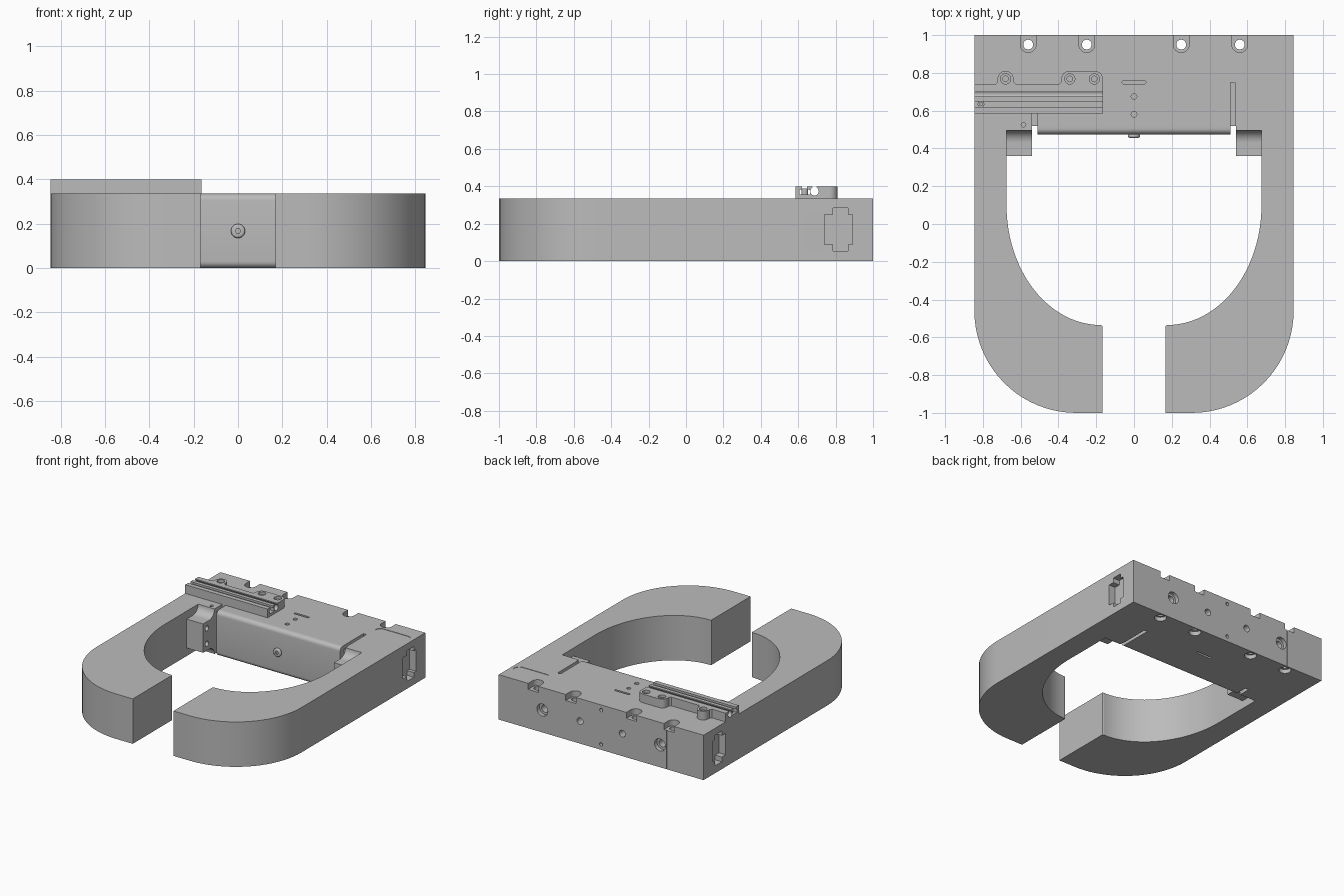
import bpy, bmesh, math

cube = bpy.data.objects.get("Cube")
if cube:
    bpy.data.objects.remove(cube, do_unlink=True)

H = 0.335          # body height
TOP = 0.40         # rail height
grey = bpy.data.materials.new("machined_grey")
grey.use_nodes = True
COLOUR = (0.5, 0.5, 0.5, 1)
grey.diffuse_color = COLOUR
grey.node_tree.nodes["Principled BSDF"].inputs["Base Color"].default_value = COLOUR


def arc(cx, cy, rx, ry, start, end, n=12):
    angles = [math.radians(start + (end - start) * i / n) for i in range(n + 1)]
    return [(cx + rx * math.cos(a), cy + ry * math.sin(a)) for a in angles]


def prism(name, pts, axis, lo, hi):
    """Extrude a 2D outline along an axis: x takes (y,z), y takes (x,z), z takes (x,y)."""
    place = {"x": lambda a, b, t: (t, a, b),
             "y": lambda a, b, t: (a, t, b),
             "z": lambda a, b, t: (a, b, t)}[axis]
    bm = bmesh.new()
    rings = [[bm.verts.new(place(a, b, t)) for a, b in pts] for t in (lo, hi)]
    for ring in rings:
        bm.faces.new(ring)
    for i in range(len(pts)):
        j = (i + 1) % len(pts)
        bm.faces.new((rings[0][i], rings[0][j], rings[1][j], rings[1][i]))
    bmesh.ops.recalc_face_normals(bm, faces=bm.faces)
    mesh = bpy.data.meshes.new(name)
    bm.to_mesh(mesh)
    bm.free()
    mesh.materials.append(grey)
    obj = bpy.data.objects.new(name, mesh)
    bpy.context.collection.objects.link(obj)
    return obj


def disc(name, a, b, r, axis, lo, hi, n=24):
    return prism(name, arc(a, b, r, r, 0, 360, n)[:-1], axis, lo, hi)


def box(name, x0, x1, y0, y1, z0, z1):
    return prism(name, [(x0, y0), (x1, y0), (x1, y1), (x0, y1)], "z", z0, z1)


def slot(name, cx, cy, half, r, lo, hi):
    pts = arc(cx + half, cy, r, r, -90, 90) + arc(cx - half, cy, r, r, 90, 270)
    return prism(name, pts, "z", lo, hi)


def cut(target, cutter):
    cutter.hide_render = True
    mod = target.modifiers.new("cut", "BOOLEAN")
    mod.operation = "DIFFERENCE"
    mod.solver = "EXACT"
    mod.object = cutter
    bpy.context.view_layer.objects.active = target
    bpy.ops.object.modifier_apply(modifier=mod.name)
    bpy.data.objects.remove(cutter, do_unlink=True)


# Body: C-shaped outline, right half mirrored to the left
half = [(0.845, 1.0)]
half += arc(0.305, -0.46, 0.54, 0.54, 0, -90, 20)
half += [(0.168, -1.0), (0.168, -0.54)]
half += arc(0.175, 0.1, 0.5, 0.635, -90, 0, 24)
half += [(0.675, 0.495), (0.54, 0.495), (0.54, 0.52), (0.51, 0.52), (0.51, 0.475)]
body = prism("body", half + [(-x, y) for x, y in reversed(half)], "z", 0, H)

# Rounded upper and lower edges of the palm
bm = bmesh.new()
bm.from_mesh(body.data)
edges = [e for e in bm.edges
         if all(abs(v.co.y - 0.475) < 1e-4 and abs(v.co.x) < 0.52 for v in e.verts)
         and e.calc_length() > 0.5]
bmesh.ops.bevel(bm, geom=edges, offset=0.03, segments=6, profile=0.5, affect="EDGES")
bm.to_mesh(body.data)
bm.free()

# Mounting notches and through holes on the back edge
for x in (-0.56, -0.25, 0.25, 0.56):
    outline = arc(x, 0.95, 0.042, 0.042, 180, 360) + [(x + 0.042, 1.1), (x - 0.042, 1.1)]
    cut(body, prism("notch_cutter", outline, "z", H - 0.045, 0.5))
    cut(body, disc("hole_cutter", x, 0.95, 0.026, "z", -0.1, 0.5))
    cut(body, disc("bore_cutter", x, 0.95, 0.042, "z", -0.1, 0.03))

# Back face holes
for s in (-1, 1):
    cut(body, disc("bore_cutter", s * 0.485, 0.167, 0.045, "y", 0.97, 1.1))
    cut(body, disc("bore_cutter", s * 0.485, 0.167, 0.028, "y", 0.92, 1.1))
    cut(body, disc("hole_cutter", s * 0.174, 0.167, 0.025, "y", 0.94, 1.1))
for z in (0.04, 0.297):
    cut(body, disc("pin_cutter", 0, z, 0.013, "y", 0.96, 1.1))
cut(body, box("seam_cutter", -0.542, -0.538, 0.995, 1.1, -0.1, 0.5))

# Cross-shaped side recesses
cross = [(0.74, 0.09), (0.785, 0.09), (0.785, 0.055), (0.865, 0.055), (0.865, 0.09),
         (0.89, 0.09), (0.89, 0.25), (0.865, 0.25), (0.865, 0.285), (0.785, 0.285),
         (0.785, 0.25), (0.74, 0.25)]
for lo, hi in ((0.79, 0.9), (-0.9, -0.79)):
    cut(body, prism("recess_cutter", cross, "x", lo, hi))

# Slide grooves, centre slot and pin holes, above and below
for lo, hi in ((H - 0.03, 0.5), (-0.1, 0.03)):
    cut(body, box("groove_cutter", -0.54, -0.512, 0.4, 0.585, lo, hi))
    cut(body, box("groove_cutter", 0.51, 0.535, 0.4, 0.75, lo, hi))
    cut(body, slot("slot_cutter", 0, 0.75, 0.055, 0.008, lo, hi))
for x, y, r in ((0, 0.675, 0.015), (0, 0.58, 0.015), (-0.585, 0.525, 0.012)):
    cut(body, disc("pin_cutter", x, y, r, "z", H - 0.04, 0.5))
cut(body, slot("label_recess_cutter", 0.68, 0.85, 0.1, 0.04, H - 0.003, 0.5))

# Jaw pads beside the palm, with curved shoulders and two holes each
lower = arc(0.43, 0, 0.065, 0.06, 90, 0, 8)
profile = [(0.36, 0.06)] + lower + [(0.495, H)]
profile = profile[:-1] + [(y, H - z) for y, z in reversed(lower)] + [(0.36, H - 0.06)]
pads = []
for side, s in (("left", 1), ("right", -1)):
    pad = prism(side + "_jaw_pad", profile, "x", *sorted((s * 0.54, s * 0.675)))
    for z in (0.11, 0.225):
        cut(pad, disc("hole_cutter", 0.405, z, 0.02, "x", *sorted((s * 0.5, s * 0.58))))
    pads.append(pad)

# Palm screw with a socket
screw = disc("palm_screw", 0, 0.167, 0.032, "y", 0.456, 0.476)
bev = screw.modifiers.new("dome", "BEVEL")
bev.width = 0.012
bev.segments = 4
bev.limit_method = "ANGLE"
bpy.context.view_layer.objects.active = screw
bpy.ops.object.modifier_apply(modifier="dome")
cut(screw, disc("socket_cutter", 0, 0.167, 0.012, "y", 0.4, 0.465, 6))

# Sensor rail with a T slot and a round slot
rail_profile = [(0.585, H), (0.585, TOP), (0.62, TOP), (0.62, 0.385), (0.608, 0.38),
                (0.608, 0.355), (0.662, 0.355), (0.662, 0.38), (0.648, 0.385), (0.648, TOP),
                (0.675, TOP)]
rail_profile += arc(0.687, 0.373, 0.023, 0.023, 120, 420, 16)
rail_profile += [(0.699, TOP), (0.74, TOP), (0.74, H)]
rail = prism("sensor_rail", rail_profile, "x", -0.845, -0.165)
set_screw = disc("rail_set_screw", -0.81, 0.635, 0.018, "z", 0.35, 0.388, 16)
cut(set_screw, disc("socket_cutter", -0.81, 0.635, 0.009, "z", 0.37, 0.5, 6))

# Rail mounting ears
ears = []
for name, x0, x1, holes in (("single_ear", -0.722, -0.638, (-0.68,)),
                            ("double_ear", -0.385, -0.165, (-0.34, -0.21))):
    outline = [(x0 - 0.012, 0.74), (x1 + (0.012 if x1 < -0.2 else 0), 0.74), (x1, 0.752)]
    outline += arc(x1 - 0.042, 0.768, 0.042, 0.042, 0, 90)
    outline += arc(x0 + 0.042, 0.768, 0.042, 0.042, 90, 180) + [(x0, 0.752)]
    ear = prism(name, outline, "z", H, TOP)
    for x in holes:
        cut(ear, disc("bore_cutter", x, 0.768, 0.027, "z", TOP - 0.02, 0.5))
        cut(ear, disc("hole_cutter", x, 0.768, 0.015, "z", H + 0.005, 0.5))
    ears.append(ear)

# Smooth curved walls while keeping edges sharp
bpy.ops.object.select_all(action="DESELECT")
for obj in [body, screw, rail, set_screw] + pads + ears:
    obj.select_set(True)
bpy.context.view_layer.objects.active = body
bpy.ops.object.shade_smooth_by_angle(angle=math.radians(30))
